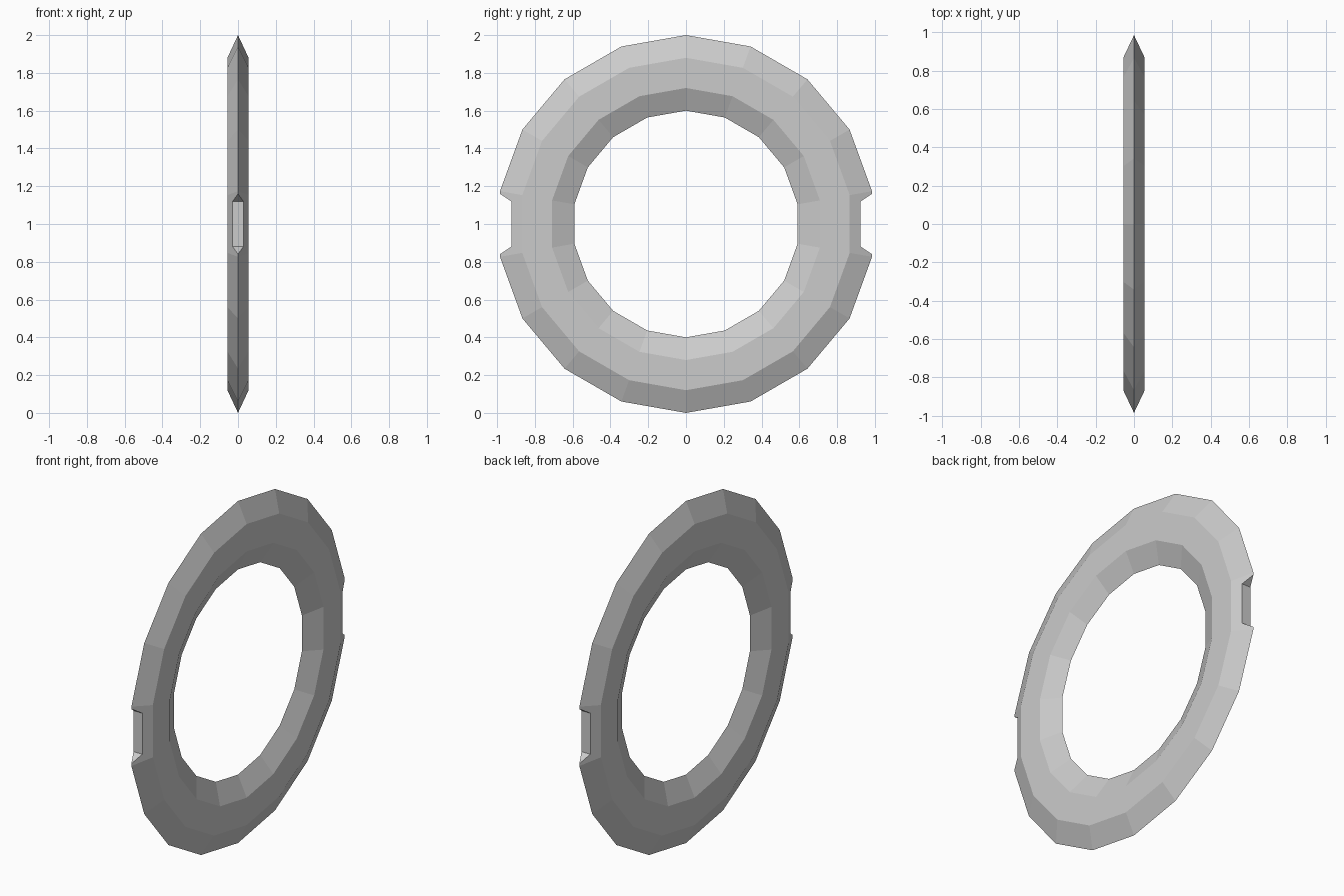
import bpy
import bmesh
import math

if "Cube" in bpy.data.objects:
    bpy.data.objects.remove(bpy.data.objects["Cube"])

SIDES = 18
CENTRE_Z = 1.0
# Hexagonal cross-section: (radius, x)
PROFILE = [(1.0, 0.0), (0.88, 0.056), (0.72, 0.056),
           (0.60, 0.0), (0.72, -0.056), (0.88, -0.056)]


def make_object(name, bm):
    bmesh.ops.recalc_face_normals(bm, faces=bm.faces)
    mesh = bpy.data.meshes.new(name)
    bm.to_mesh(mesh)
    bm.free()
    obj = bpy.data.objects.new(name, mesh)
    bpy.context.collection.objects.link(obj)
    return obj


def sweep_ring(name):
    bm = bmesh.new()
    rings = []
    for i in range(SIDES):
        a = 2 * math.pi * i / SIDES
        rings.append([bm.verts.new((x, r * math.sin(a), CENTRE_Z + r * math.cos(a)))
                      for r, x in PROFILE])
    n = len(PROFILE)
    for i in range(SIDES):
        p, q = rings[i], rings[(i + 1) % SIDES]
        for j in range(n):
            k = (j + 1) % n
            bm.faces.new((p[j], p[k], q[k], q[j]))
    return make_object(name, bm)


def notch_cutter(name, side):
    # Trapezoid in y/z, flaring outward, extruded through x
    outline = [(0.925, -0.12), (0.925, 0.12), (1.045, 0.20), (1.045, -0.20)]
    bm = bmesh.new()
    face = bm.faces.new([bm.verts.new((-0.2, side * y, CENTRE_Z + z)) for y, z in outline])
    ext = bmesh.ops.extrude_face_region(bm, geom=[face])
    verts = [v for v in ext["geom"] if isinstance(v, bmesh.types.BMVert)]
    bmesh.ops.translate(bm, verts=verts, vec=(0.4, 0, 0))
    obj = make_object(name, bm)
    obj.hide_render = True
    return obj


# Bevelled ring standing on edge
ring = sweep_ring("ring")

# Notches in the rim on both sides
for label, side in (("front", -1), ("back", 1)):
    cutter = notch_cutter(label + "_notch_cutter", side)
    mod = ring.modifiers.new(label + "_notch", "BOOLEAN")
    mod.operation = "DIFFERENCE"
    mod.solver = "EXACT"
    mod.object = cutter
    bpy.context.view_layer.objects.active = ring
    bpy.ops.object.modifier_apply(modifier=mod.name)
    bpy.data.objects.remove(cutter)
